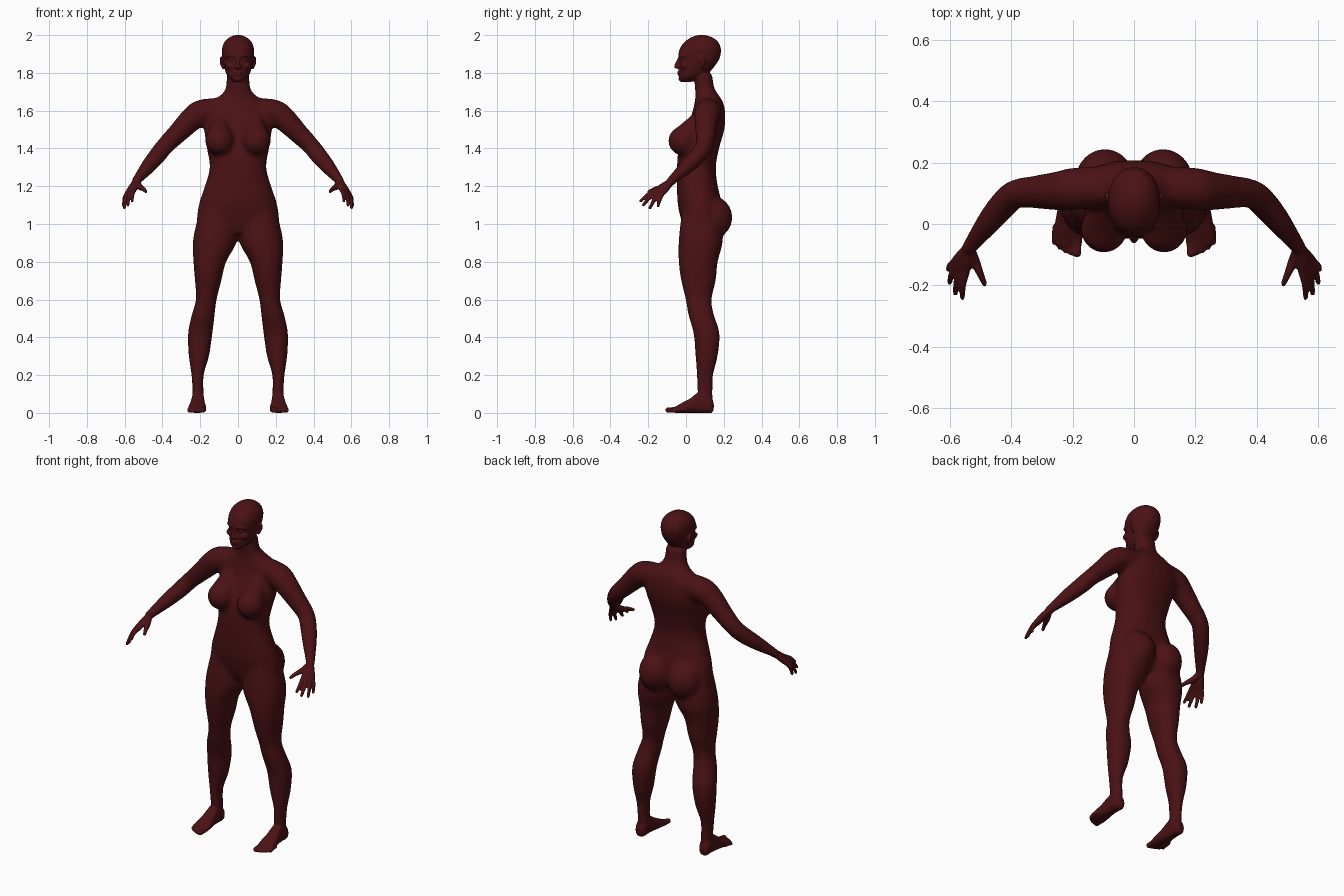
import bpy, bmesh, math
from mathutils import Vector, Matrix

cube = bpy.data.objects.get("Cube")
if cube:
    bpy.data.objects.remove(cube, do_unlink=True)

skin = bpy.data.materials.new("dark red brown skin")
skin.use_nodes = True
color = (0.07, 0.006, 0.007, 1)
skin.diffuse_color = color
skin.node_tree.nodes["Principled BSDF"].inputs["Base Color"].default_value = color


def smooth_path(rows, steps=5):
    """Spline through rows of numbers."""
    out = []
    for i in range(len(rows) - 1):
        quad = [rows[max(0, min(len(rows) - 1, i + k))] for k in (-1, 0, 1, 2)]
        for j in range(steps):
            t = j / steps
            out.append([b + 0.5 * t * (c - a + t * (2*a - 5*b + 4*c - d + t * (3*(b - c) + d - a)))
                        for a, b, c, d in zip(*quad)])
    return out + [list(rows[-1])]


def skin_rings(bm, rings):
    loops = [[bm.verts.new(p) for p in ring] for ring in rings]
    n = len(loops[0])
    for a, b in zip(loops, loops[1:]):
        for i in range(n):
            bm.faces.new((a[i], a[(i + 1) % n], b[(i + 1) % n], b[i]))
    bm.faces.new(loops[0][::-1])
    bm.faces.new(loops[-1])


def loft(bm, rows, side=1, axis="z", power=0.9, n=32):
    """Rounded sections given as (station, min, max, min, max)."""
    rings = []
    for s, u0, u1, v0, v1 in smooth_path(rows):
        ring = []
        for i in range(n):
            a = math.tau * i / n
            c, d = math.cos(a), math.sin(a)
            u = (u0 + u1) / 2 + (u1 - u0) / 2 * math.copysign(abs(c) ** power, c)
            v = (v0 + v1) / 2 + (v1 - v0) / 2 * math.copysign(abs(d) ** power, d)
            ring.append((u * side, v, s) if axis == "z" else (u * side, s, v))
        rings.append(ring)
    skin_rings(bm, rings)


def ball(bm, center, size, side=1):
    place = Matrix.Translation((center[0] * side, center[1], center[2]))
    bmesh.ops.create_uvsphere(bm, u_segments=20, v_segments=12, radius=1,
                              matrix=place @ Matrix.Diagonal((*size, 1)))


def tube(bm, rows, side=1, n=20):
    """Round-ended limb through (x, y, z, radius)."""
    path = smooth_path(rows)
    pts = [Vector((p[0] * side, p[1], p[2])) for p in path]
    rings = []
    for i, p in enumerate(pts):
        way = pts[min(i + 1, len(pts) - 1)] - pts[max(i - 1, 0)]
        turn = way.to_track_quat("Z", "Y")
        r = path[i][3]
        rings.append([p + turn @ Vector((r * math.cos(math.tau * k / n),
                                         r * math.sin(math.tau * k / n), 0)) for k in range(n)])
    skin_rings(bm, rings)
    for k in (0, -1):
        ball(bm, pts[k], [path[k][3]] * 3)


def fuse(bm, name, voxel, rounds):
    """Blend overlapping parts into one smooth surface."""
    bmesh.ops.recalc_face_normals(bm, faces=bm.faces)
    raw = bpy.data.meshes.new(name)
    bm.to_mesh(raw)
    bm.free()
    obj = bpy.data.objects.new(name, raw)
    bpy.context.collection.objects.link(obj)
    remesh = obj.modifiers.new("blend", "REMESH")
    remesh.mode = "VOXEL"
    remesh.voxel_size = voxel
    relax = obj.modifiers.new("relax", "SMOOTH")
    relax.factor = 0.5
    relax.iterations = rounds
    graph = bpy.context.evaluated_depsgraph_get()
    done = bpy.data.meshes.new_from_object(obj.evaluated_get(graph))
    obj.modifiers.clear()
    obj.data = done
    bpy.data.meshes.remove(raw)
    return obj


# Torso and neck
bm = bmesh.new()
torso = [(0.95, .10, .0, .15), (1.0, .21, -.02, .18), (1.1, .208, -.043, .19),
         (1.2, .176, -.048, .168), (1.3, .15, -.048, .158), (1.4, .165, -.038, .175),
         (1.5, .18, 0, .203), (1.58, .18, .03, .208), (1.64, .15, .045, .198),
         (1.68, .095, .05, .175), (1.72, .065, .047, .15), (1.8, .06, .04, .138)]
loft(bm, [(z, -w, w, f, b) for z, w, f, b in torso])

for s in (-1, 1):
    # Breasts and buttocks
    tube(bm, [(.09, .075, 1.58, .03), (.095, .025, 1.5, .058), (.098, -.018, 1.44, .077)], s)
    ball(bm, (.095, .135, 1.035), (.1, .112, .115), s)
    # Legs
    loft(bm, [(1.08, .03, .2, -.02, .17), (.92, .004, .238, -.038, .195),
              (.8, .063, .236, -.039, .168), (.7, .088, .228, -.026, .158),
              (.6, .113, .223, -.002, .136), (.52, .123, .245, .012, .148),
              (.42, .135, .265, .04, .178), (.3, .153, .261, .05, .168),
              (.2, .181, .247, .056, .145), (.1, .181, .241, .06, .141),
              (.04, .181, .247, .055, .143)], s)
    # Shoulders and arms
    tube(bm, [(.07, .125, 1.605, .065), (.19, .115, 1.59, .07), (.245, .108, 1.555, .065),
              (.31, .105, 1.49, .056), (.385, .098, 1.415, .048), (.425, .065, 1.365, .047),
              (.475, .005, 1.305, .041), (.525, -.06, 1.245, .029), (.54, -.08, 1.225, .027)], s)
core = fuse(bm, "core", 0.01, 14)

# Head
bm = bmesh.new()
bm.from_mesh(core.data)
bpy.data.objects.remove(core, do_unlink=True)
head = [(1.752, .022, -.028, .03), (1.775, .05, -.037, .075), (1.805, .066, -.037, .125),
        (1.84, .075, -.037, .155), (1.865, .08, -.032, .172), (1.89, .083, -.04, .182),
        (1.925, .085, -.034, .185), (1.96, .074, -.012, .173), (1.985, .05, .022, .145),
        (1.998, .022, .055, .11), (2.001, .006, .075, .09)]
loft(bm, [(z, -w, w, f, b) for z, w, f, b in head], power=0.95)
# Nose, lips and chin
tube(bm, [(0, -.036, 1.875, .008), (0, -.047, 1.85, .01), (0, -.052, 1.833, .012)])
ball(bm, (0, -.036, 1.804), (.025, .012, .006))
ball(bm, (0, -.034, 1.792), (.022, .012, .007))
ball(bm, (0, -.022, 1.768), (.025, .018, .016))

for s in (-1, 1):
    # Nostrils, brows, eyes, cheeks and ears
    ball(bm, (.012, -.041, 1.83), (.009, .011, .008), s)
    tube(bm, [(.012, -.036, 1.888, .007), (.035, -.03, 1.893, .008), (.06, -.008, 1.886, .007)], s)
    ball(bm, (.032, -.022, 1.868), (.015, .012, .008), s)
    ball(bm, (.043, -.006, 1.838), (.025, .025, .02), s)
    tube(bm, [(.078, .085, 1.825, .007), (.087, .092, 1.85, .009), (.089, .095, 1.874, .009),
              (.082, .075, 1.877, .008), (.08, .07, 1.855, .006)], s)
    # Hands: each finger runs from the wrist through its knuckle
    fingers = [((.549, -.155, 1.182), (.56, -.24, 1.122)),
               ((.566, -.153, 1.172), (.583, -.226, 1.1)),
               ((.58, -.143, 1.163), (.602, -.19, 1.086)),
               ((.588, -.127, 1.158), (.606, -.148, 1.096))]
    wrist = Vector((.54, -.077, 1.226))
    for knuckle, tip in fingers:
        k, t = Vector(knuckle), Vector(tip)
        rows = [(wrist, .018), (wrist.lerp(k, .6), .017), (k, .014),
                (k.lerp(t, .5) + Vector((.004, 0, .007)), .0115), (t, .009)]
        tube(bm, [(*p, r) for p, r in rows], s, 12)
    tube(bm, [(.535, -.085, 1.22, .018), (.52, -.12, 1.197, .017),
              (.502, -.162, 1.186, .0125), (.488, -.195, 1.172, .0095)], s, 12)
    # Feet
    loft(bm, [(.147, .195, .23, .02, .05), (.135, .183, .242, 0, .08), (.1, .178, .246, 0, .11),
              (.06, .178, .248, 0, .105), (.02, .173, .255, 0, .075), (-.02, .168, .262, 0, .054),
              (-.05, .168, .266, 0, .037), (-.07, .172, .255, .002, .028)], s, "y", 0.8)
    # Toes, shrinking outward
    for i in range(5):
        x, r = .186 + .0185 * i, .015 if i == 0 else .0115 - .0005 * i
        end = -.095 + .0022 * i * i
        tube(bm, [(x - .002, end + .05, .018, r), (x, end + .02, .016, r), (x, end, r, r)], s, 12)

body = fuse(bm, "body", 0.0055, 4)
body.data.materials.clear()
body.data.materials.append(skin)
for face in body.data.polygons:
    face.use_smooth = True
    face.material_index = 0
